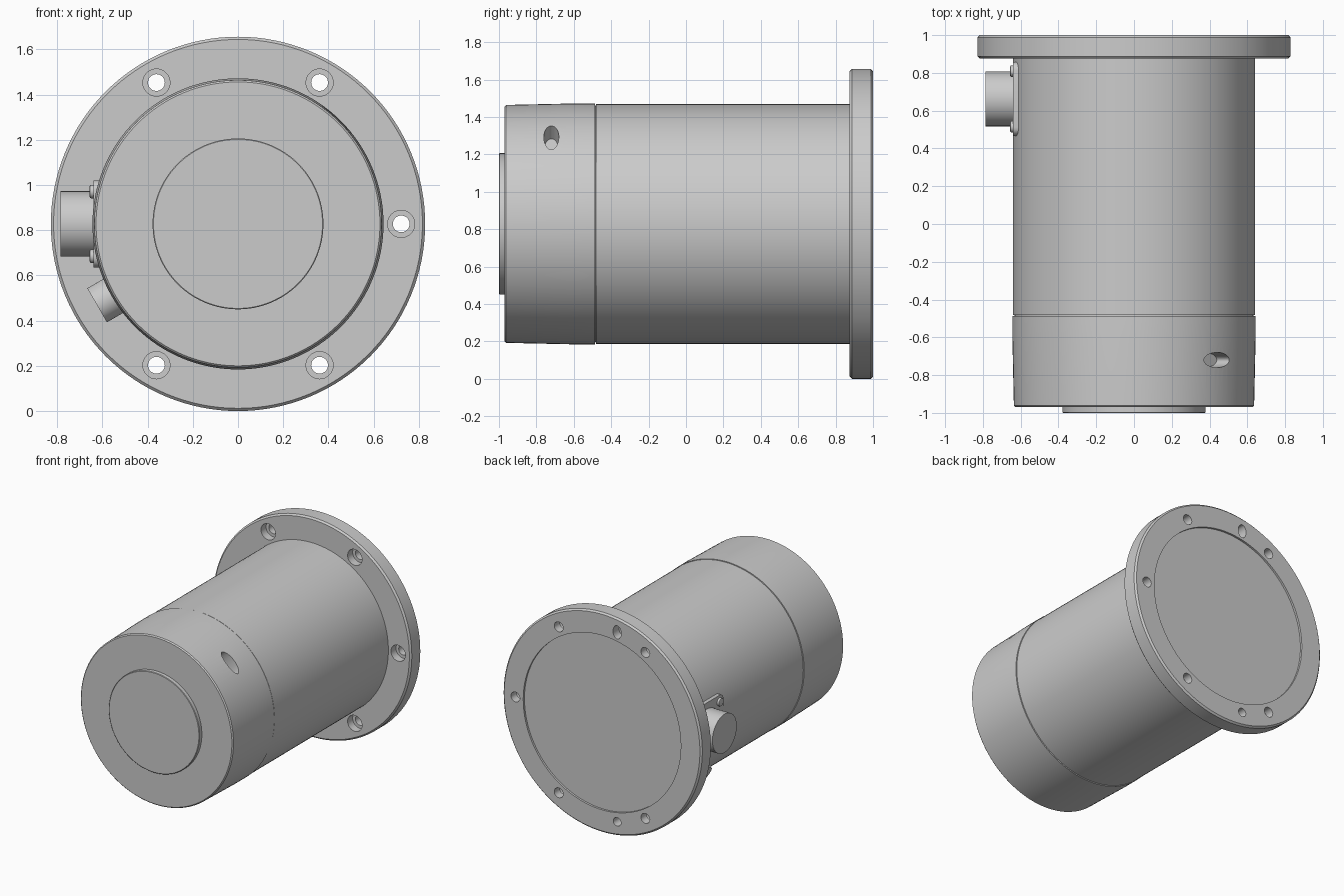
import bpy, bmesh, math
from mathutils import Vector, Matrix

if "Cube" in bpy.data.objects:
    bpy.data.objects.remove(bpy.data.objects["Cube"])

ZC = 0.828   # height of the main axis


def make(name, bm):
    bmesh.ops.recalc_face_normals(bm, faces=bm.faces)
    me = bpy.data.meshes.new(name)
    bm.to_mesh(me)
    bm.free()
    ob = bpy.data.objects.new(name, me)
    bpy.context.collection.objects.link(ob)
    return ob


def lathe(name, profile, sides=128):
    """Revolve (radius, y) points about the main axis; ends are capped."""
    bm = bmesh.new()
    rings = []
    for r, y in profile:
        rings.append([bm.verts.new((r * math.cos(a), y, ZC + r * math.sin(a)))
                      for a in (2 * math.pi * i / sides for i in range(sides))])
    for a, b in zip(rings, rings[1:]):
        for i in range(sides):
            j = (i + 1) % sides
            bm.faces.new((a[i], a[j], b[j], b[i]))
    bm.faces.new(rings[0])
    bm.faces.new(rings[-1])
    return make(name, bm)


def rod(name, start, end, r, r2=None, sides=48, bevel=0):
    """Cylinder (elliptical if r2 is given) between two points."""
    start, end = Vector(start), Vector(end)
    d = end - start
    m = (Matrix.Translation((start + end) / 2)
         @ d.to_track_quat('Z', 'Y').to_matrix().to_4x4()
         @ Matrix.Diagonal((r, r2 or r, d.length, 1)))
    bm = bmesh.new()
    bmesh.ops.create_cone(bm, cap_ends=True, segments=sides, radius1=1,
                          radius2=1, depth=1, matrix=m)
    if bevel:
        rim = [e for f in bm.faces if len(f.verts) > 4 for e in f.edges]
        bmesh.ops.bevel(bm, geom=rim, offset=bevel, segments=2, affect='EDGES', profile=0.5)
    return make(name, bm)


def polar(radius, degrees, y):
    a = math.radians(degrees)
    return (radius * math.cos(a), y, ZC + radius * math.sin(a))


def cut(target, cutters):
    for c in cutters:
        c.hide_render = True
        mod = target.modifiers.new("cut", 'BOOLEAN')
        mod.object = c
        mod.solver = 'EXACT'
        bpy.context.view_layer.objects.active = target
        bpy.ops.object.modifier_apply(modifier=mod.name)
        bpy.data.objects.remove(c)


# Main housing with a narrow neck that leaves a seam line before the end cap
lathe("housing", [(0.632, -0.50), (0.632, -0.483), (0.641, -0.481), (0.641, 0.89)])

# End cap, slightly tapered, with an oval port on its upper right
cap = lathe("end_cap", [(0.628, -0.97), (0.636, -0.962), (0.644, -0.60), (0.644, -0.487)])
cut(cap, [rod("port_cutter", polar(0.54, 46.5, -0.72), polar(0.75, 46.5, -0.72), 0.04, 0.092)])

# Raised front disc
lathe("front_disc", [(0.374, -1.0), (0.378, -0.997), (0.378, -0.96)])

# Mounting flange with chamfered rim and shallow recess in the back
flange = lathe("mounting_flange", [(0.6, 0.875), (0.816, 0.875), (0.828, 0.887), (0.828, 0.988),
                                   (0.816, 1.0), (0.657, 1.0), (0.657, 0.985)])
cutters = []
for deg in (0, 60, 120, 240, 300):     # counterbored bolt holes
    cutters.append(rod("bolt_hole", polar(0.722, deg, 0.8), polar(0.722, deg, 1.1), 0.037))
    cutters.append(rod("counterbore", polar(0.722, deg, 0.8), polar(0.722, deg, 0.935), 0.06))
# Blind locating slot and hole in the back face
cutters.append(rod("slot", polar(0.725, 100, 0.93), polar(0.725, 100, 1.1), 0.034, 0.05))
cutters.append(rod("dowel_hole", polar(0.725, 260, 0.93), polar(0.725, 260, 1.1), 0.032))
cut(flange, cutters)

# Side connector: square plate, round barrel and four corner screws
CY = 0.662
bm = bmesh.new()
bmesh.ops.create_cube(bm, size=1, matrix=Matrix.Translation((-0.615, CY, ZC))
                      @ Matrix.Diagonal((0.05, 0.39, 0.385, 1)))
corners = [e for e in bm.edges if abs(e.verts[0].co.x - e.verts[1].co.x) > 0.01]
bmesh.ops.bevel(bm, geom=corners, offset=0.045, segments=6, affect='EDGES', profile=0.5)
make("connector_plate", bm)
rod("connector_barrel", (-0.60, CY, ZC), (-0.785, CY, ZC), 0.145, sides=64)
for sy in (-1, 1):
    for sz in (-1, 1):
        y, z = CY + sy * 0.147, ZC + sz * 0.143
        rod("connector_screw", (-0.60, y, z), (-0.656, y, z), 0.03, sides=24, bevel=0.006)

# Small angled side plug below the connector
rod("side_plug", polar(0.60, 210, 0.69), polar(0.72, 210, 0.69), 0.087)

# Smooth the round faces, keep the edges sharp
for ob in bpy.context.scene.objects:
    ob.select_set(ob.type == 'MESH')
bpy.context.view_layer.objects.active = flange
bpy.ops.object.shade_smooth_by_angle(angle=math.radians(25))
